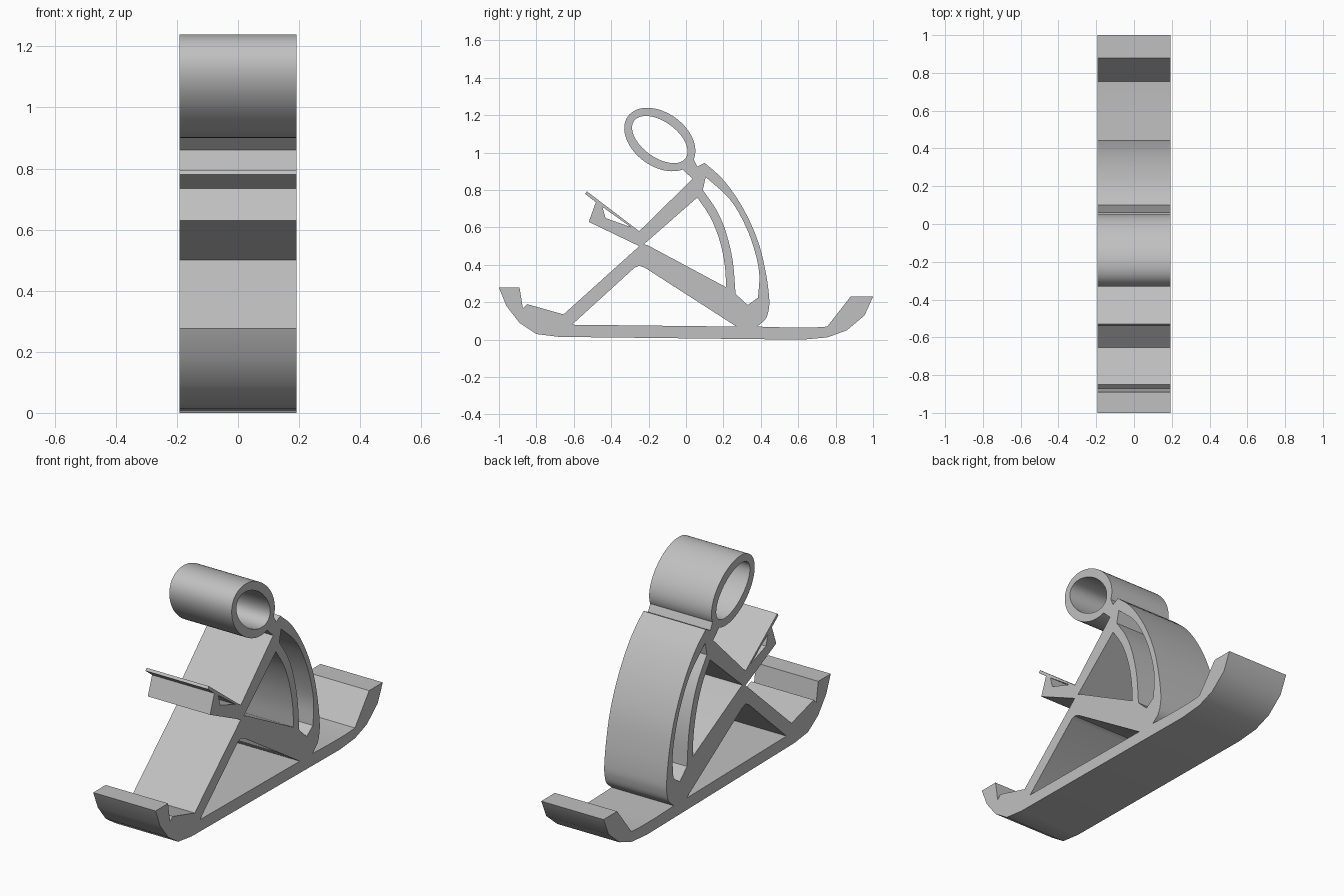
import bpy
import bmesh
from math import cos, sin, pi, radians
from mathutils import Vector

default_cube = bpy.data.objects.get("Cube")
if default_cube:
    bpy.data.objects.remove(default_cube, do_unlink=True)

HALF_WIDTH = 0.192

grey = bpy.data.materials.new("plain grey")
grey.use_nodes = True
grey.diffuse_color = (0.53, 0.53, 0.53, 1)
grey.node_tree.nodes["Principled BSDF"].inputs["Base Color"].default_value = grey.diffuse_color


def extruded_profile(name, outline, holes=()):
    """Fill a side profile of (y, z) points, cut its holes, and extrude it across x."""
    bm = bmesh.new()
    for loop in (outline, *holes):
        verts = [bm.verts.new((-HALF_WIDTH, y, z)) for y, z in loop]
        for i, vert in enumerate(verts):
            bm.edges.new((verts[i - 1], vert))
    bmesh.ops.triangle_fill(bm, edges=bm.edges[:], use_beauty=True, normal=Vector((1, 0, 0)))
    result = bmesh.ops.extrude_face_region(bm, geom=bm.faces[:], use_keep_orig=True)
    moved = [g for g in result["geom"] if isinstance(g, bmesh.types.BMVert)]
    bmesh.ops.translate(bm, verts=moved, vec=(2 * HALF_WIDTH, 0, 0))
    bmesh.ops.recalc_face_normals(bm, faces=bm.faces[:])
    mesh = bpy.data.meshes.new(name)
    bm.to_mesh(mesh)
    bm.free()
    mesh.materials.append(grey)
    obj = bpy.data.objects.new(name, mesh)
    bpy.context.collection.objects.link(obj)
    bpy.ops.object.select_all(action="DESELECT")
    obj.select_set(True)
    bpy.context.view_layer.objects.active = obj
    bpy.ops.object.shade_smooth_by_angle(angle=radians(30))
    return obj


def tilted_ellipse(centre, long_radius, short_radius, tilt, count=64):
    """Points of an ellipse whose long axis leans down toward the back."""
    points = []
    for i in range(count):
        a = 2 * pi * i / count
        u, v = long_radius * cos(a), short_radius * sin(a)
        points.append((centre[0] + u * cos(tilt) + v * sin(tilt),
                       centre[1] - u * sin(tilt) + v * cos(tilt)))
    return points


def smooth_run(points, steps=4):
    """Catmull-Rom curve through the given points."""
    pts = [Vector(p) for p in points]
    pts = [2 * pts[0] - pts[1], *pts, 2 * pts[-1] - pts[-2]]
    run = []
    for a, b, c, d in zip(pts, pts[1:], pts[2:], pts[3:]):
        for i in range(steps):
            t = i / steps
            run.append(tuple(b + (c - a) * t / 2 + (a * 2 - b * 5 + c * 4 - d) * t * t / 2
                             + (b * 3 - a - c * 3 + d) * t ** 3 / 2))
    return run + [tuple(points[-1])]


# Shared joints between the parts
heel_top, heel_inner = (-.655, .135), (-.61, .08)
seat_inner, seat_outer = (.27, .07), (.38, .07)
elbow_low, elbow_high = (-.25, .5), (-.25, .58)

# Sled runner with its upturned ends
extruded_profile("sled_runner", [
    (-1, .278), (-.89, .278), (-.872, .168), (-.85, .19), heel_top, heel_inner,
    seat_inner, seat_outer, (.55, .065), (.68, .065), (.755, .07), (.88, .23), (1, .23),
    (.955, .13), (.86, .05), (.755, .012), (.62, 0), (-.68, .015), (-.8, .03),
    (-.89, .09), (-.96, .18)])

# Body: legs, chest, and curved back with two openings
outer_back = smooth_run([
    (.1, .945), (.19, .865), (.27, .76), (.34, .635), (.395, .495), (.43, .34),
    (.445, .22), (.442, .16), (.425, .11), seat_outer])
inner_back = smooth_run([(.06, .76), (.13, .655), (.18, .53), (.207, .4), (.215, .28)])
slot_front = smooth_run([(.09, .8), (.165, .69), (.215, .57), (.25, .42), (.265, .245)])
slot_rear = smooth_run([(.385, .225), (.392, .345), (.37, .465), (.32, .605), (.235, .75), (.105, .87)])
extruded_profile("body", [
    heel_top, elbow_low, elbow_high, (.035, .86), (-.02, .912), (.04, .965), (.06, .925),
    *outer_back, seat_inner, (-.22, .385), (-.25, .395), (-.275, .385), heel_inner],
    holes=[[(-.225, .51), *inner_back, (-.205, .505)],
           [*slot_front, (.33, .185), *slot_rear]])

# Forearms holding a thin slanted board
extruded_profile("arms_and_board", [
    elbow_low, (-.52, .63), (-.482, .735), (-.54, .78), (-.53, .793), elbow_high],
    holes=[[(-.447, .71), (-.43, .65), (-.295, .602)]])

# Head: a tilted oval ring
head_centre, head_tilt = (-.14, 1.07), radians(36)
extruded_profile("head_ring",
                 tilted_ellipse(head_centre, .211, .143, head_tilt),
                 holes=[tilted_ellipse(head_centre, .17, .095, head_tilt)])
